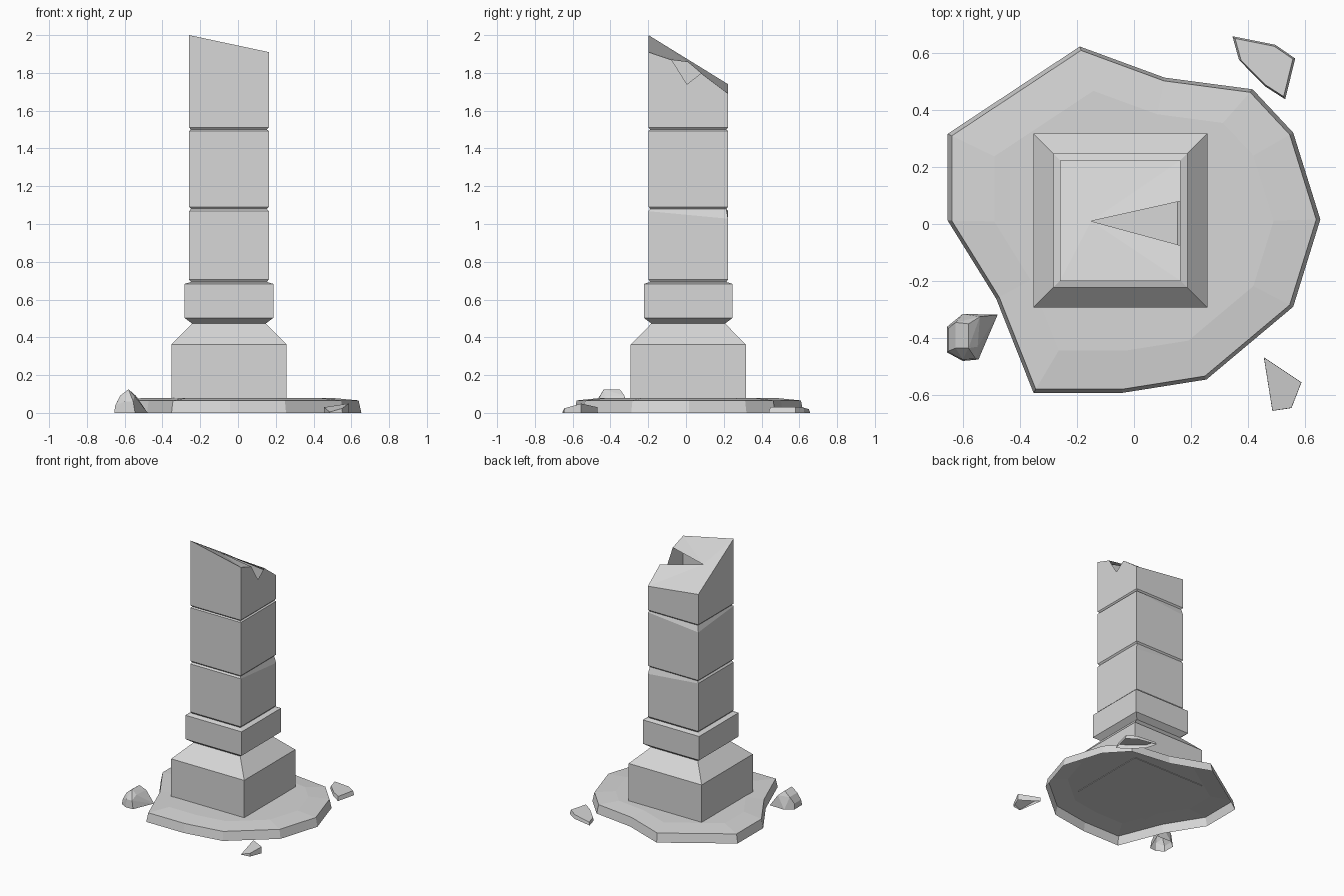
import bpy, bmesh

if "Cube" in bpy.data.objects:
    bpy.data.objects.remove(bpy.data.objects["Cube"], do_unlink=True)

# One pale stone colour for everything
stone = bpy.data.materials.new("pale_grey_stone")
stone.use_nodes = True
GREY = (0.68, 0.68, 0.68, 1)
stone.diffuse_color = GREY
stone.node_tree.nodes["Principled BSDF"].inputs["Base Color"].default_value = GREY

CX, CY = -0.048, 0.012      # column axis
HALF, NECK = 0.211, 0.201   # shaft half width, joint half width


def finish(name, bm):
    bmesh.ops.recalc_face_normals(bm, faces=bm.faces)
    mesh = bpy.data.meshes.new(name)
    bm.to_mesh(mesh)
    bm.free()
    mesh.materials.append(stone)
    obj = bpy.data.objects.new(name, mesh)
    bpy.context.collection.objects.link(obj)


def loft(bm, rings, cap_bottom=True, cap_top=True):
    """Join rings of points with quads and cap the ends."""
    loops = [[bm.verts.new(p) for p in ring] for ring in rings]
    for low, high in zip(loops, loops[1:]):
        for i in range(len(low)):
            j = (i + 1) % len(low)
            bm.faces.new((low[i], low[j], high[j], high[i]))
    if cap_bottom:
        bm.faces.new(loops[0][::-1])
    if cap_top:
        bm.faces.new(loops[-1])
    return loops


def square(half, z, chips=None):
    """Corners run front right, front left, back left, back right (model's own)."""
    chips = chips or {}
    signs = ((-1, -1), (1, -1), (1, 1), (-1, 1))
    return [(CX + sx * half, CY + sy * half, z - chips.get(i, 0))
            for i, (sx, sy) in enumerate(signs)]


def block(name, profile, chips=None):
    """Stack of square rings; chips lower corners of the third ring."""
    bm = bmesh.new()
    loft(bm, [square(h, z, chips if i == 2 else None)
              for i, (h, z) in enumerate(profile)])
    finish(name, bm)


# Irregular ground slab: a shell with a sloping rim, open underneath
outline = [(-.653, .012), (-.483, -.262), (-.352, -.592), (-.042, -.592), (.254, -.545),
           (.558, -.29), (.653, .016), (.558, .32), (.416, .472), (.107, .513),
           (-.19, .622), (-.653, .316)]
bm = bmesh.new()
loft(bm, [[(x * s, y * s, z) for x, y in outline]
          for s, z in ((1, 0), (.978, .066), (.75, .08))], cap_bottom=False)
finish("ground_slab", bm)

# Pedestal, collar and shaft blocks with narrow joints
block("pedestal", [(.305, .076), (.305, .362), (.195, .473)])
block("collar", [(.195, .473), (.235, .503), (.235, .683), (NECK, .693)])
block("lower_block", [(NECK, .693), (HALF, .706), (HALF, 1.068), (NECK, 1.08)], {2: .04})
block("middle_block", [(NECK, 1.08), (HALF, 1.091), (HALF, 1.493), (NECK, 1.5)], {3: .04})

# Broken top block: slanted top, with an open notch cut from the left side
bm = bmesh.new()
low, mid = loft(bm, [square(NECK, 1.5), square(HALF, 1.511)], cap_top=False)
ta, tb, tc, td = [bm.verts.new((*p[:2], z))
                  for p, z in zip(square(HALF, 0), (2, 1.91, 1.69, 1.74))]
n1, pit, n2 = [bm.verts.new((CX + HALF, y, z))
               for y, z in ((-.075, 1.868), (.005, 1.74), (.08, 1.798))]
apex = bm.verts.new((-.15, .01, 1.857))
for face in ((mid[0], mid[1], tb, ta), (mid[1], mid[2], tc, n2, pit, n1, tb),
             (mid[2], mid[3], td, tc), (mid[3], mid[0], ta, td),
             (ta, tb, apex), (tb, n1, apex),
             (n2, tc, apex), (tc, td, apex), (td, ta, apex)):
    bm.faces.new(face)
finish("broken_top_block", bm)


# Loose stones as faceted hulls, open underneath
def rubble(name, points):
    bm = bmesh.new()
    verts = [bm.verts.new(p) for p in points]
    bmesh.ops.convex_hull(bm, input=verts)
    loose = [v for v in bm.verts if not v.link_faces]
    bmesh.ops.delete(bm, geom=loose, context="VERTS")
    bmesh.ops.dissolve_limit(bm, angle_limit=.05, verts=bm.verts, edges=bm.edges)
    base = [f for f in bm.faces if all(v.co.z < .001 for v in f.verts)]
    bmesh.ops.delete(bm, geom=base, context="FACES")
    finish(name, bm)


rubble("tall_stone", [
    (-.655, -.36, 0), (-.6, -.315, 0), (-.478, -.318, 0), (-.545, -.475, 0),
    (-.6, -.48, 0), (-.655, -.45, 0),
    (-.65, -.365, .04), (-.65, -.445, .04), (-.6, -.475, .06), (-.555, -.472, .06),
    (-.625, -.345, .09), (-.625, -.435, .09), (-.54, -.325, .09), (-.548, -.43, .09),
    (-.58, -.35, .125), (-.58, -.435, .125)])


def flat_stone(name, outline, inset, height):
    """Thin stone whose top is a tilted plane."""
    n = len(outline)
    cx, cy = sum(p[0] for p in outline) / n, sum(p[1] for p in outline) / n
    top = [(cx + (x - cx) * inset, cy + (y - cy) * inset) for x, y in outline]
    rubble(name, [(x, y, 0) for x, y in outline] + [(x, y, height(x, y)) for x, y in top])


flat_stone("front_flat_stone",
           [(.455, -.467), (.587, -.555), (.552, -.645), (.485, -.655)], .99,
           lambda x, y: .03 + .27 * (x - .455) + .18 * (y + .467))
flat_stone("back_flat_stone",
           [(.345, .658), (.495, .628), (.565, .58), (.53, .437), (.46, .482),
            (.368, .575)], .92,
           lambda x, y: .026 + .06 * (x - .46))
